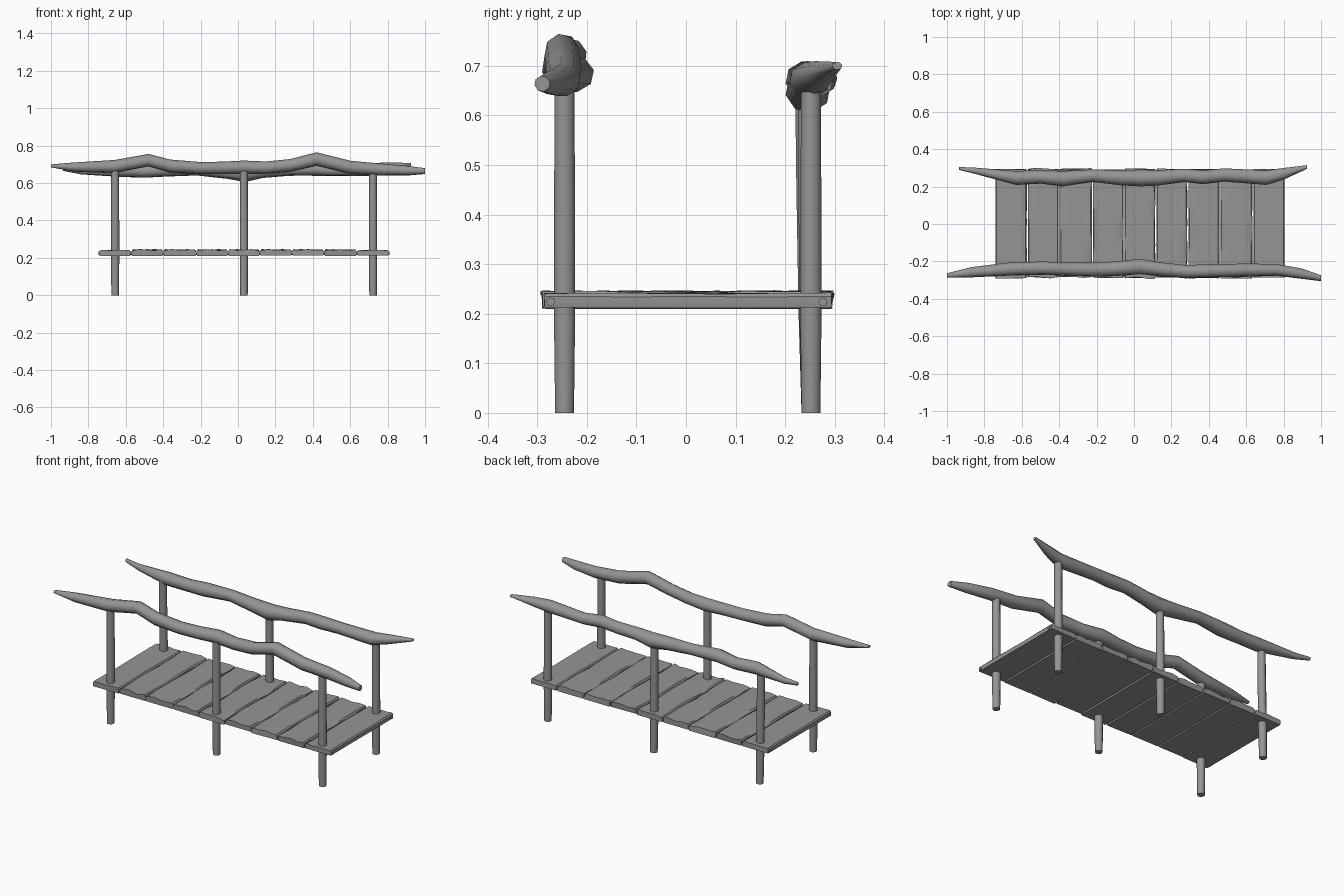
import bpy, bmesh, math, random

if "Cube" in bpy.data.objects:
    bpy.data.objects.remove(bpy.data.objects["Cube"])
random.seed(4)

wood = bpy.data.materials.new("dark_wood")
wood.diffuse_color = (.3, .3, .3, 1)
wood.use_nodes = True
wood.node_tree.nodes["Principled BSDF"].inputs["Base Color"].default_value = wood.diffuse_color


def finish(name, bm, angle=40):
    bmesh.ops.recalc_face_normals(bm, faces=bm.faces)
    me = bpy.data.meshes.new(name)
    bm.to_mesh(me)
    bm.free()
    me.materials.append(wood)
    ob = bpy.data.objects.new(name, me)
    bpy.context.collection.objects.link(ob)
    bpy.ops.object.select_all(action='DESELECT')
    ob.select_set(True)
    bpy.context.view_layer.objects.active = ob
    bpy.ops.object.shade_smooth_by_angle(angle=math.radians(angle))
    return ob


def loft(name, rings, angle=40):
    """Skin a list of closed rings and cap both ends."""
    bm = bmesh.new()
    vs = [[bm.verts.new(p) for p in ring] for ring in rings]
    n = len(vs[0])
    for a, b in zip(vs, vs[1:]):
        for i in range(n):
            j = (i + 1) % n
            bm.faces.new((a[i], a[j], b[j], b[i]))
    bm.faces.new(vs[0])
    bm.faces.new(vs[-1])
    return finish(name, bm, angle)


def circle(n, off=0.0):
    return [(math.cos(t), math.sin(t)) for t in
            (2 * math.pi * i / n + off for i in range(n))]


# knobbly branch rails: (x, y, z, y radius, z radius)
front = [(-1.0, -.275, .692, .012, .008), (-.87, -.258, .685, .028, .026),
         (-.66, -.240, .688, .036, .036), (-.48, -.236, .722, .036, .034),
         (-.36, -.242, .690, .036, .036), (-.20, -.244, .680, .038, .033),
         (-.08, -.238, .681, .040, .034), (.03, -.227, .684, .042, .037),
         (.15, -.243, .682, .038, .034), (.28, -.255, .694, .036, .035),
         (.42, -.250, .728, .036, .037), (.60, -.247, .684, .036, .036),
         (.76, -.245, .672, .032, .033), (.90, -.266, .666, .028, .027),
         (1.0, -.290, .664, .016, .016)]
back = [(-.935, .297, .675, .008, .010), (-.84, .283, .664, .018, .018),
        (-.63, .246, .668, .038, .036), (-.50, .252, .662, .037, .034),
        (-.38, .242, .672, .042, .038), (-.22, .258, .672, .034, .032),
        (-.06, .247, .660, .042, .038), (.04, .246, .650, .046, .045),
        (.13, .247, .662, .042, .036), (.27, .260, .672, .036, .034),
        (.37, .250, .675, .038, .036), (.48, .262, .668, .036, .032),
        (.71, .248, .672, .040, .036), (.80, .268, .684, .032, .026),
        (.925, .305, .700, .010, .008)]
for name, path in (("front_rail", front), ("back_rail", back)):
    rings = []
    for k, (x, y, z, ry, rz) in enumerate(path):
        rings.append([(x, y + c * ry, z + s * rz) for c, s in circle(8, .2)])
    loft(name, rings, 60)

# upright posts
for side, y0 in (("front", -.245), ("back", .252)):
    for k, x in enumerate((-.657, .032, .722)):
        lean = 0 if side == "front" else (-.012, -.006, 0)[k]
        rings = []
        for z, r, t in ((0, .02, 0), (.2, .0225, .3), (.45, .022, .7), (.665, .021, 1)):
            rings.append([(x + c * r, y0 + lean * t + s * r, z)
                          for c, s in circle(10)])
        loft(f"{side}_post_{k + 1}", rings, 50)

# weathered planks: worn cross-section swept along y
gaps = [-.743, -.57, -.40, -.222, -.053, .117, .288, .46, .636, .808]
for k, (a, b) in enumerate(zip(gaps, gaps[1:])):
    x0, x1 = a + .002, b - .003
    ends = k in (0, 8)
    rough = .001 if ends else .003
    top = .241 if ends else .243
    low = .212 + random.uniform(-.002, .002)
    y0 = -.290 + random.uniform(0, .006)
    y1 = .295 - random.uniform(0, .006)
    ph = random.uniform(0, 6)
    j = lambda s: random.uniform(-s, s)
    rings = []
    for i in range(11):
        y = y0 + (y1 - y0) * i / 10
        w = x1 - x0
        ring = [(x0 + .002, y + j(rough), low),
                (x0 + abs(j(.001)), y, low + .006),
                (x0 + abs(j(.001)), y + j(rough), top - .007 + j(rough))]
        for m in range(5):
            u = .04 + .92 * m / 4
            wave = rough * math.sin(ph + 2.3 * m + i * .9)
            ring.append((x0 + w * u, y + (j(2 * rough) if i in (0, 10) else 0),
                         top + wave + j(rough * .5)))
        ring += [(x1 - abs(j(.001)), y + j(rough), top - .007 + j(rough)),
                 (x1 - abs(j(.001)), y, low + .006),
                 (x1 - .002, y + j(rough), low)]
        rings.append(ring)
    loft(f"plank_{k + 1}", rings, 30)

# thin rods threading the planks together near both edges
for name, y in (("front_rod", -.273), ("back_rod", .276)):
    loft(name, [[(x, y + c * .009, .224 + s * .009) for c, s in circle(8)]
                for x in (-.745, .809)])
